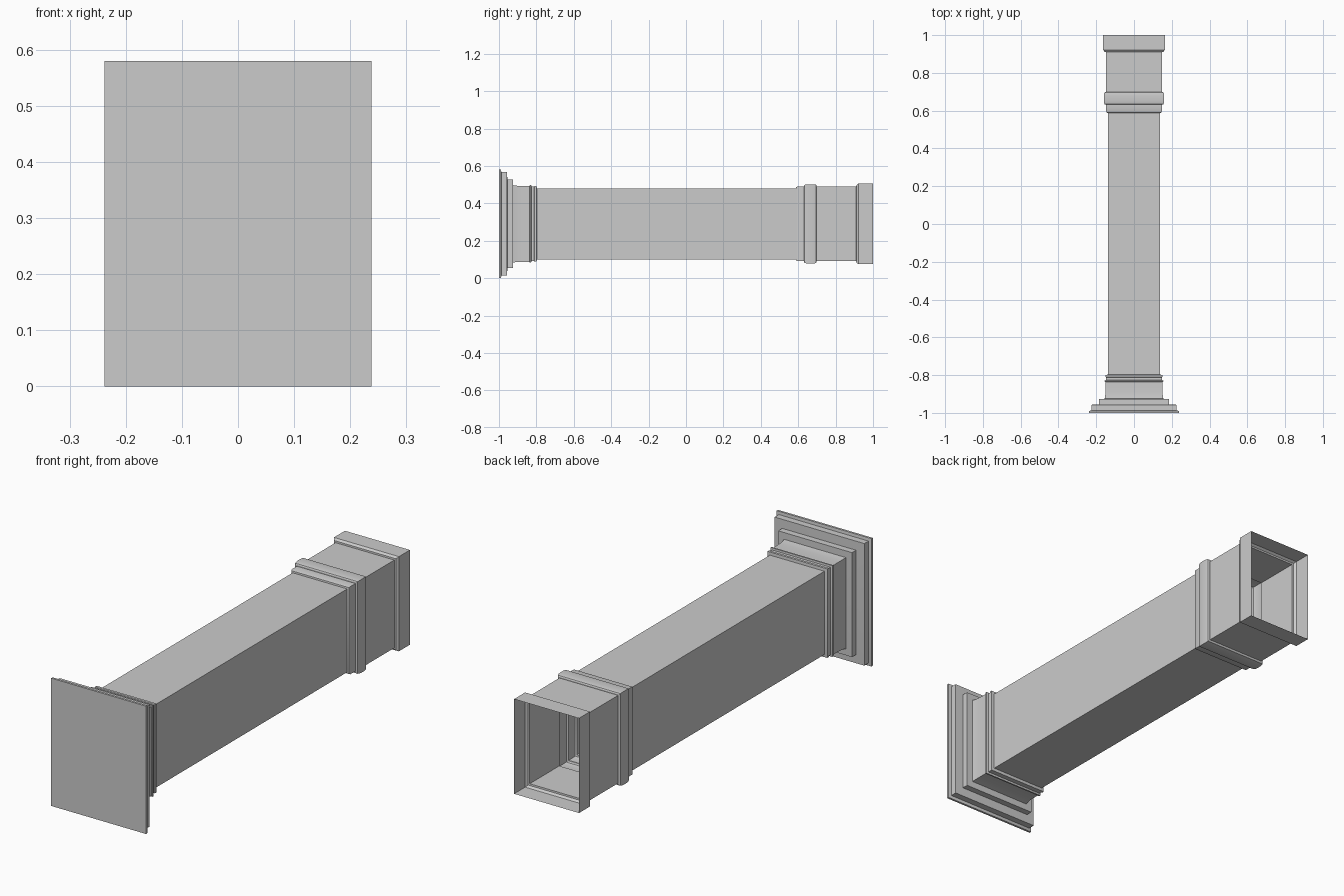
import bpy, bmesh, math

if "Cube" in bpy.data.objects:
    bpy.data.objects.remove(bpy.data.objects["Cube"])

# Shaft half sizes; every moulding is an even offset outward from the shaft
HALF_X, HALF_Z, MID_Z = 0.137, 0.189, 0.29

stone = bpy.data.materials.new("grey stone")
stone.diffuse_color = (0.6, 0.6, 0.6, 1)
stone.use_nodes = True
stone.node_tree.nodes["Principled BSDF"].inputs["Base Color"].default_value = stone.diffuse_color


def sweep(name, profile, close_start=False):
    """Run an (y, offset) profile around the rectangular section."""
    bm = bmesh.new()
    rings = []
    for y, d in profile:
        a, b = HALF_X + d, HALF_Z + d
        rings.append([bm.verts.new((sx * a, y, MID_Z + sz * b))
                      for sx, sz in ((-1, -1), (1, -1), (1, 1), (-1, 1))])
    for r, s in zip(rings, rings[1:]):
        for i in range(4):
            j = (i + 1) % 4
            bm.faces.new((r[j], r[i], s[i], s[j]))
    if close_start:
        bm.faces.new(rings[0])
    # faces are wound consistently; make sure they point outward
    bm.normal_update()
    f = bm.faces[:][0]
    c = f.calc_center_median()
    if f.normal.x * c.x + f.normal.z * (c.z - MID_Z) < 0:
        bmesh.ops.reverse_faces(bm, faces=bm.faces[:])
    me = bpy.data.meshes.new(name)
    bm.to_mesh(me)
    bm.free()
    me.materials.append(stone)
    me.shade_smooth()
    me.set_sharp_from_angle(angle=math.radians(32))
    ob = bpy.data.objects.new(name, me)
    bpy.context.collection.objects.link(ob)
    return ob


# Stepped base plinth, closed at the front
sweep("base_plinth", [(-1, 0.101), (-0.99, 0.101), (-0.987, 0.088), (-0.957, 0.088),
                      (-0.955, 0.048), (-0.926, 0.048), (-0.925, 0.018)], True)

# Hollow curve and thin beads above the plinth
sweep("base_moulding", [(-0.925, 0.018), (-0.91, 0.0155), (-0.89, 0.014), (-0.865, 0.0135),
                        (-0.836, 0.0135), (-0.835, 0.018), (-0.828, 0.018), (-0.826, 0.010),
                        (-0.812, 0.010), (-0.81, 0.013), (-0.799, 0.013), (-0.797, 0)])

# Plain shaft
sweep("shaft", [(-0.797, 0), (0.587, 0)])

# Collar: flat fillet and rounded band
band = [(0.665 - 0.033 * math.cos(t), 0.016 + 0.007 * math.sin(t) ** 0.6)
        for t in (math.pi * k / 8 for k in range(1, 8))]
sweep("collar", [(0.587, 0), (0.589, 0.007), (0.595, 0.010), (0.632, 0.010), (0.632, 0.016)]
      + band + [(0.698, 0.016), (0.698, 0.0105)])

# Neck and open top cap
sweep("neck", [(0.698, 0.0105), (0.91, 0.0105)])
sweep("top_cap", [(0.91, 0.0105), (0.911, 0.018), (0.921, 0.026), (1, 0.026)])
